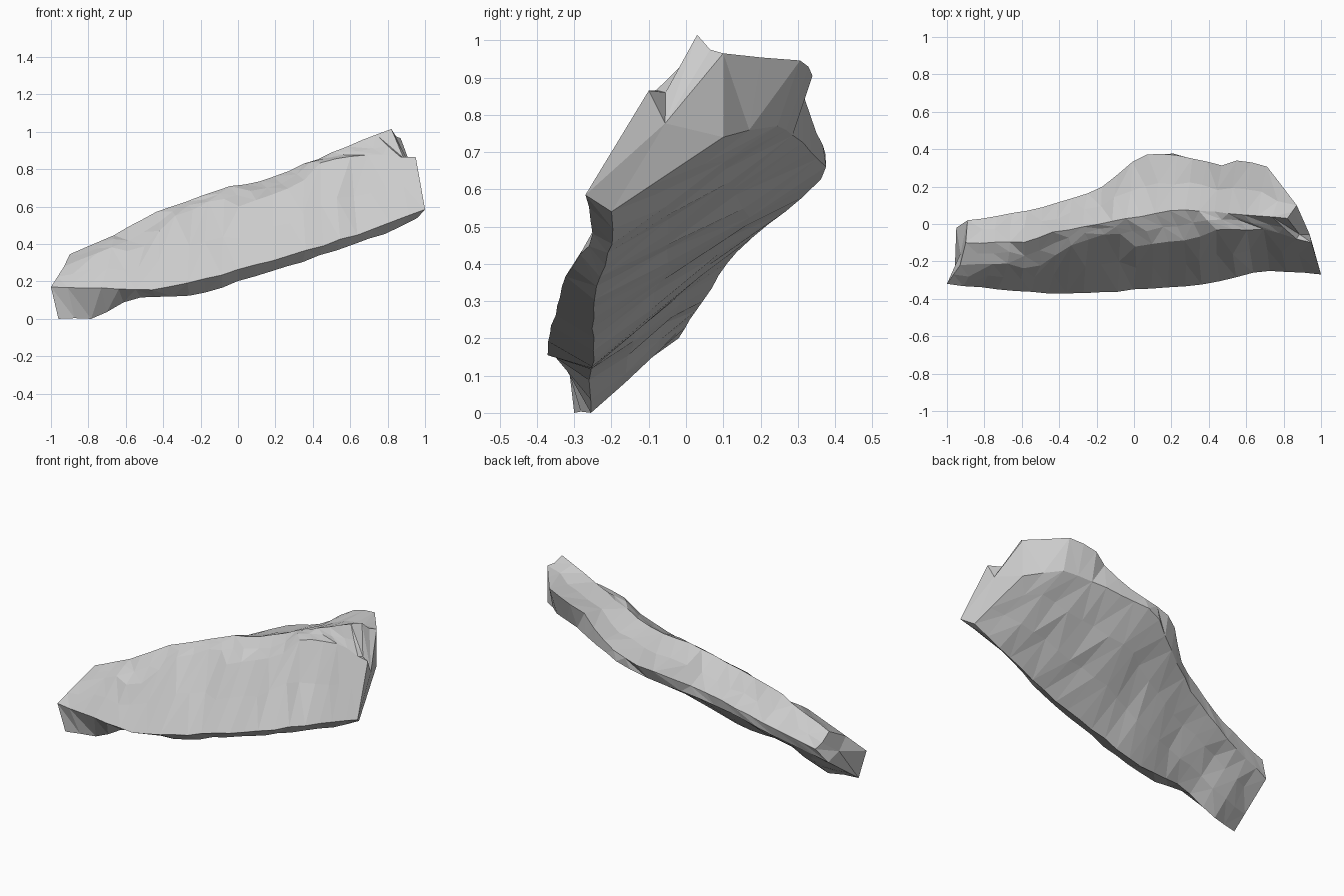
import bpy, bmesh, random
from mathutils import Vector

if "Cube" in bpy.data.objects:
    bpy.data.objects.remove(bpy.data.objects["Cube"])

random.seed(4)
STATIONS = 23

# Long edges of the slab, each running left to right (x, y, z)
front_low = [(-1, -.32, .17), (-.45, -.375, .158), (-.1, -.36, .23), (.33, -.33, .355),
             (.7, -.25, .47), (1, -.27, .585)]
front_top = [(-.93, -.22, .28), (-.64, -.21, .4), (-.55, -.25, .34), (-.34, -.12, .545),
             (-.1, -.03, .65), (0, -.12, .6), (.33, -.08, .72), (.44, -.03, .84),
             (.7, -.03, .88), (.95, -.1, .865)]
crest = [(-.9, -.1, .345), (-.6, -.1, .48), (-.45, -.05, .57), (-.05, .03, .71),
         (.15, .06, .735), (.25, .08, .785), (.82, .03, 1.015)]
back_top = [(-.89, .02, .28), (-.55, .07, .38), (-.2, .175, .53), (.03, .365, .66),
            (.17, .38, .7), (.36, .34, .77), (.48, .31, .87), (.56, .345, .91),
            (.72, .3, .945), (.87, .1, .965)]
back_low = [(-.95, -.02, .2), (-.6, .05, .31), (-.27, .14, .44), (.02, .3, .57),
            (.17, .385, .65), (.5, .3, .735), (.7, .25, .775), (.87, .1, .74)]
keel = [(-.96, -.3, 0), (-.75, -.25, 0), (-.58, -.26, .11), (-.2, -.25, .13),
        (0, -.25, .2), (.33, -.25, .3), (.8, -.2, .46), (.96, -.2, .54)]


def sample(rail, t):
    """Point on a rail at fraction t of its x range."""
    x = rail[0][0] + t * (rail[-1][0] - rail[0][0])
    for a, b in zip(rail, rail[1:]):
        if x <= b[0] + 1e-6:
            return Vector(a).lerp(Vector(b), (x - a[0]) / (b[0] - a[0]))
    return Vector(rail[-1])


def jitter(amount):
    return Vector([random.uniform(-amount, amount) for _ in range(3)])


# Edge pairs and the number of spans across each side face
sides = [(front_low, front_top, 2), (front_top, crest, 2), (crest, back_top, 2),
         (back_top, back_low, 1), (back_low, keel, 3), (keel, front_low, 1)]

bm = bmesh.new()
rings = []
for i in range(STATIONS):
    t = i / (STATIONS - 1)
    end = i in (0, STATIONS - 1)
    ring = []
    for a, b, spans in sides:
        for s in range(spans):
            p = sample(a, t).lerp(sample(b, t), s / spans)
            if not end:
                p += jitter(.009 if s else .004)
            if s and a is crest:            # shallow valley behind the crest
                p.z -= .015
            if s and a is front_top and i == STATIONS - 1:  # chip in the right end
                p += Vector((0, -.02, -.08))
            p.z = max(p.z, 0)
            ring.append(bm.verts.new(p))
    rings.append(ring)

# Faceted skin
for r0, r1 in zip(rings, rings[1:]):
    n = len(r0)
    for j in range(n):
        k = (j + 1) % n
        quad = (r0[j], r0[k], r1[k], r1[j])
        split = random.choice((0, 1))
        bm.faces.new((quad[split], quad[split + 1], quad[split + 2]))
        bm.faces.new((quad[split], quad[split + 2], quad[(split + 3) % 4]))

# Broken ends, fanned to an off-centre point
for ring, push in ((rings[0], Vector((.01, 0, 0))), (rings[-1], Vector((.03, 0, 0)))):
    centre = sum((v.co for v in ring), Vector()) / len(ring) + push
    hub = bm.verts.new(centre)
    for a, b in zip(ring, ring[1:] + ring[:1]):
        bm.faces.new((hub, a, b))

bmesh.ops.recalc_face_normals(bm, faces=bm.faces)
mesh = bpy.data.meshes.new("rock_slab")
bm.to_mesh(mesh)
bm.free()
bpy.context.collection.objects.link(bpy.data.objects.new("rock_slab", mesh))
